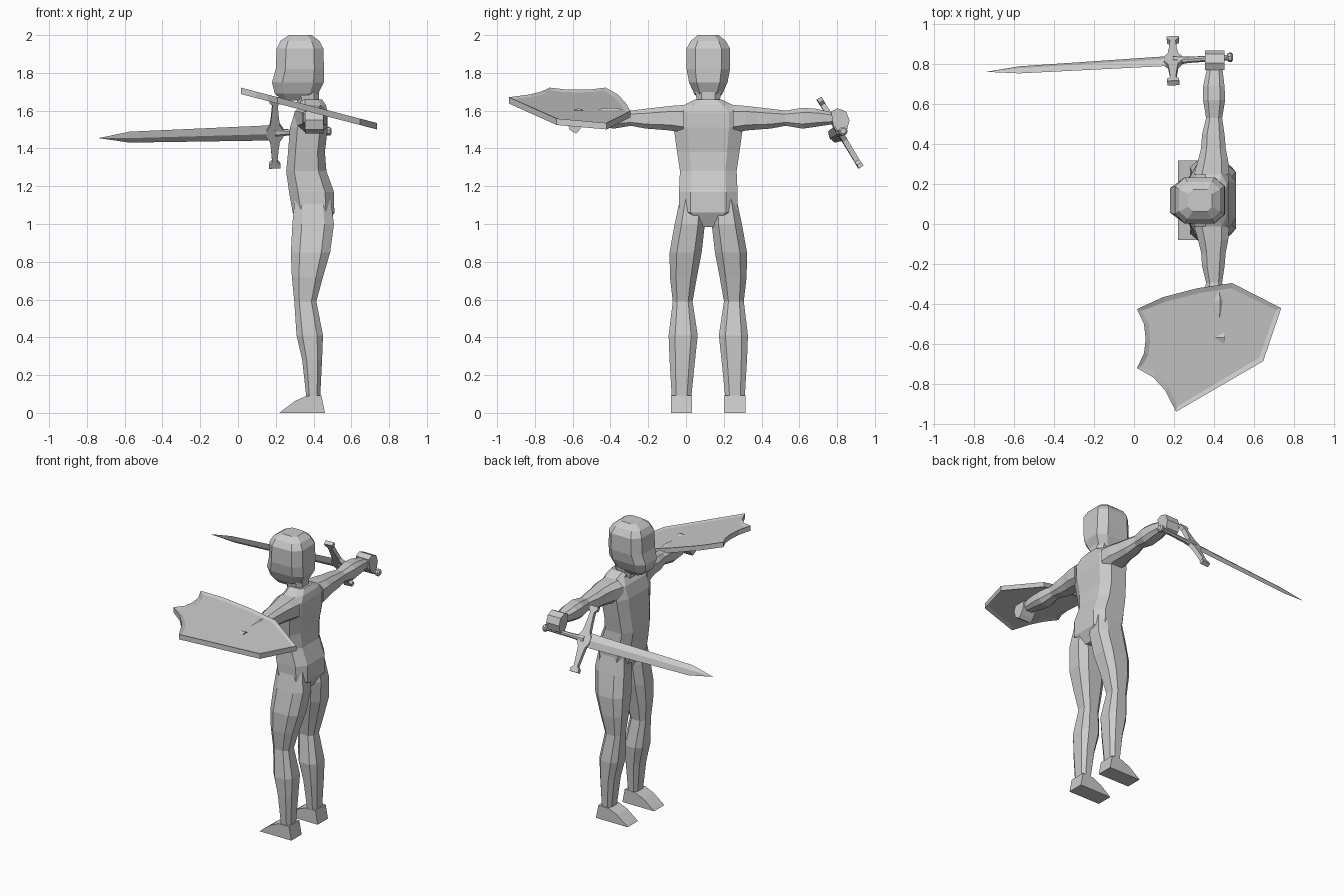
import bpy, bmesh, math
from mathutils import Vector

C = 0.118          # y of the figure's mirror plane
grey = bpy.data.materials.new("plain grey")
grey.diffuse_color = (0.6, 0.6, 0.6, 1)


def finish(bm, name):
    bmesh.ops.recalc_face_normals(bm, faces=bm.faces)
    me = bpy.data.meshes.new(name)
    bm.to_mesh(me)
    bm.free()
    me.materials.append(grey)
    ob = bpy.data.objects.new(name, me)
    bpy.context.collection.objects.link(ob)
    return ob


def loft(name, rings):
    """Skin a list of equal-length point rings and cap both ends."""
    bm = bmesh.new()
    vs = [[bm.verts.new(p) for p in r] for r in rings]
    n = len(rings[0])
    for a, b in zip(vs, vs[1:]):
        for i in range(n):
            j = (i + 1) % n
            bm.faces.new((a[i], a[j], b[j], b[i]))
    bm.faces.new(vs[0])
    bm.faces.new(vs[-1])
    return finish(bm, name)


def octagon(a0, a1, b0, b1, k=0.55):
    """Chamfered rectangle in 2D."""
    ca, cb, ra, rb = (a0 + a1) / 2, (b0 + b1) / 2, (a1 - a0) / 2, (b1 - b0) / 2
    unit = [(1, -k), (1, k), (k, 1), (-k, 1), (-1, k), (-1, -k), (-k, -1), (k, -1)]
    return [(ca + u * ra, cb + v * rb) for u, v in unit]


def upright(name, rows, side=1, k=0.55):
    """Rows of z, x0, x1, y0, y1 with y measured from the mirror plane."""
    return loft(name, [[(x, C + side * y, z) for x, y in octagon(x0, x1, y0, y1, k)]
                       for z, x0, x1, y0, y1 in rows])


# torso and neck
torso = [(0.985, 0.34, 0.47, 0.06), (1.06, 0.29, 0.51, 0.155), (1.17, 0.27, 0.508, 0.155),
         (1.28, 0.255, 0.468, 0.15), (1.38, 0.265, 0.46, 0.165), (1.51, 0.275, 0.475, 0.183),
         (1.59, 0.30, 0.475, 0.185), (1.63, 0.33, 0.465, 0.13), (1.66, 0.33, 0.445, 0.068)]
upright("torso", [(z, a, b, -h, h) for z, a, b, h in torso], k=0.6)
neck = [(1.60, 0.32, 0.45, 0.065), (1.66, 0.31, 0.43, 0.062), (1.74, 0.29, 0.43, 0.075)]
upright("neck", [(z, a, b, -h, h) for z, a, b, h in neck])

# head
head = [(1.655, 0.235, 0.34, 0.045), (1.69, 0.195, 0.425, 0.075), (1.75, 0.18, 0.455, 0.102),
        (1.82, 0.20, 0.455, 0.115), (1.93, 0.205, 0.452, 0.115), (1.97, 0.225, 0.43, 0.092),
        (2.0, 0.27, 0.39, 0.055)]
upright("head", [(z, a, b, -h, h) for z, a, b, h in head], k=0.6)

leg = [(1.13, 0.30, 0.49, 0.02, 0.15), (1.0, 0.288, 0.508, 0.018, 0.178),
       (0.85, 0.28, 0.488, 0.035, 0.205), (0.72, 0.285, 0.45, 0.06, 0.203),
       (0.59, 0.298, 0.415, 0.083, 0.188), (0.41, 0.31, 0.45, 0.056, 0.21),
       (0.28, 0.34, 0.445, 0.07, 0.205), (0.08, 0.362, 0.435, 0.09, 0.193)]
foot = [(0.22, 0), (0.46, 0), (0.442, 0.092), (0.362, 0.09), (0.30, 0.062), (0.235, 0.013)]
# arm rows: y from mirror plane, x0, x1, z0, z1
arm = [(0.13, 0.30, 0.475, 1.48, 1.63), (0.20, 0.32, 0.47, 1.495, 1.625),
       (0.26, 0.335, 0.458, 1.50, 1.618), (0.33, 0.34, 0.452, 1.505, 1.61),
       (0.41, 0.36, 0.44, 1.52, 1.60), (0.50, 0.345, 0.455, 1.505, 1.615),
       (0.57, 0.345, 0.452, 1.515, 1.61), (0.67, 0.367, 0.44, 1.53, 1.588)]
# fist profile: y from mirror plane, z
fist = [(0.65, 1.595), (0.685, 1.613), (0.73, 1.595), (0.748, 1.55), (0.735, 1.50),
        (0.70, 1.478), (0.68, 1.50), (0.66, 1.53)]
for s, tag in ((1, "right"), (-1, "left")):
    upright(tag + "_leg", leg, s)
    loft(tag + "_foot", [[(x, C + s * y, z) for x, z in foot] for y in (0.087, 0.198)])
    loft(tag + "_arm", [[(x, C + s * y, z) for x, z in octagon(a, b, c, d)]
                        for y, a, b, c, d in arm])
    loft(tag + "_fist", [[(x, C + s * y, z) for y, z in fist] for x in (0.355, 0.452)])

# sword frame: u towards the tip, w across the blade, n through its thickness
O = Vector((0.195, 0.815, 1.483))
u = (Vector((-0.735, 0.76, 1.455)) - O).normalized()
w = Vector((0, 0.52, -0.855))
w = (w - u * w.dot(u)).normalized()
n = u.cross(w)


def sw(a, b, c):
    return O + u * a + w * b + n * c


# blade with diamond section
blade = [(0.02, 0.047, 0.013), (0.77, 0.034, 0.010), (0.931, 0.001, 0.001)]
loft("sword_blade", [[sw(a, h, 0), sw(a, 0, t), sw(a, -h, 0), sw(a, 0, -t)] for a, h, t in blade])
# cross guard with flared ends
half = [(0.02, 0.045), (0.05, 0.026), (0.10, 0.02), (0.175, 0.014), (0.192, 0.03), (0.214, 0.03)]
low = [(-b, -e) for b, e in half]
prof = ([(b, e) for b, e in half] + [(b, -e) for b, e in reversed(half)]
        + low + [(b, -e) for b, e in reversed(low)])
loft("sword_guard", [[sw(e, b, t) for b, e in prof] for t in (-0.014, 0.014)])


def rod(name, rows, sides=8):
    loft(name, [[sw(a, r * math.cos(2 * math.pi * i / sides), r * math.sin(2 * math.pi * i / sides))
                 for i in range(sides)] for a, r in rows])


rod("sword_grip", [(0.0, 0.024), (-0.08, 0.016), (-0.28, 0.014)])
rod("sword_pommel", [(-0.27, 0.016), (-0.277, 0.024), (-0.292, 0.024), (-0.30, 0.015)])

# shield: tilted plate with a raised rim on both sides
outline = [(0.015, -0.425), (0.145, -0.365), (0.32, -0.32), (0.49, -0.295), (0.735, -0.42),
           (0.645, -0.685), (0.21, -0.937), (0.155, -0.83), (0.095, -0.765), (0.015, -0.72),
           (0.05, -0.645), (0.058, -0.575), (0.05, -0.50)]


def plate(dz):
    return [(x, y, 1.722 - 0.26 * (x - 0.015) + dz) for x, y in outline]


shield = loft("shield", [plate(-0.034), plate(0)])
bm = bmesh.new()
bm.from_mesh(shield.data)
caps = [f for f in bm.faces if len(f.verts) > 4]
bmesh.ops.inset_individual(bm, faces=caps, thickness=0.026, depth=-0.008)
bm.to_mesh(shield.data)
bm.free()
